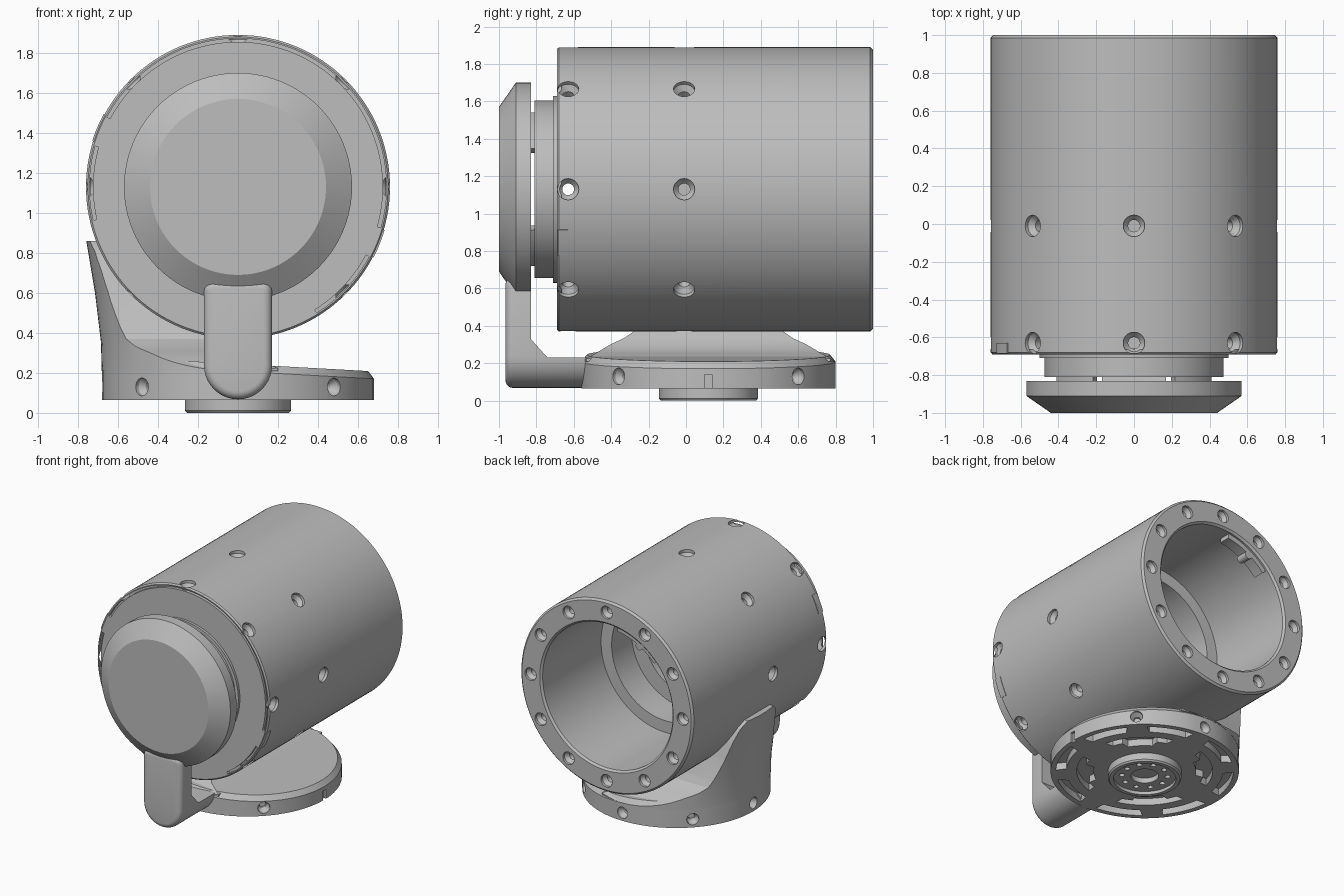
import bpy, bmesh
from math import cos, sin, radians, pi
from mathutils import Vector, Matrix

if "Cube" in bpy.data.objects:
    bpy.data.objects.remove(bpy.data.objects["Cube"])

AXIS_Z = 1.13      # height of the barrel axis
BASE_Y = 0.12      # centre of the round base
FRONT = Matrix(((1, 0, 0, 0), (0, 0, 1, 0), (0, 1, 0, 0), (0, 0, 0, 1)))
SIDE = Matrix(((0, 0, 1, 0), (1, 0, 0, 0), (0, 1, 0, 0), (0, 0, 0, 1)))
BARREL = Matrix.Translation((0, 0, AXIS_Z)) @ FRONT
BASE = Matrix.Translation((0, BASE_Y, 0))

grey = bpy.data.materials.new("plain grey")
grey.use_nodes = True
colour = (0.51, 0.51, 0.51, 1)
grey.diffuse_color = colour
for node in grey.node_tree.nodes:
    if node.type == 'BSDF_PRINCIPLED':
        node.inputs["Base Color"].default_value = colour


def lathe(bm, profile, mat, segs=96, closed=False):
    """Turn (radius, height) points round local z."""
    rings = [[bm.verts.new(mat @ Vector((r * cos(2 * pi * i / segs), r * sin(2 * pi * i / segs), z)))
              for i in range(segs if r else 1)] for r, z in profile]
    for a, b in zip(rings, rings[1:] + (rings[:1] if closed else [])):
        for i in range(segs):
            j = (i + 1) % segs
            quad = [a[i % len(a)], a[j % len(a)], b[j % len(b)], b[i % len(b)]]
            bm.faces.new(list(dict.fromkeys(quad)))


def loft(bm, sections, mat):
    """Join matching outlines given as (points, height) along local z."""
    rings = [[bm.verts.new(mat @ Vector((x, y, z))) for x, y in pts] for pts, z in sections]
    bm.faces.new(rings[0])
    bm.faces.new(rings[-1])
    for a, b in zip(rings, rings[1:]):
        for i in range(len(a)):
            j = (i + 1) % len(a)
            bm.faces.new((a[i], a[j], b[j], b[i]))


def prism(bm, pts, lo, hi, mat):
    loft(bm, [(pts, lo), (pts, hi)], mat)


def rod(bm, r, lo, hi, mat, segs=24):
    lathe(bm, [(0, lo), (r, lo), (r, hi), (0, hi)], mat, segs)


def arc(r, start, end, n=12, cx=0, cy=0):
    angles = [radians(start + (end - start) * i / n) for i in range(n + 1)]
    return [(cx + r * cos(a), cy + r * sin(a)) for a in angles]


def band(bm, outer, inner, start, end, lo, hi, mat):
    """Curved block between two radii."""
    n = max(6, int((end - start) / 3))
    prism(bm, arc(outer, start, end, n) + arc(inner, end, start, n), lo, hi, mat)


def screw_hole(bm, pos, out, r, depth):
    """Countersunk hole cutter, opening towards 'out'."""
    mat = Matrix.Translation(pos) @ Vector(out).to_track_quat('Z', 'Y').to_matrix().to_4x4()
    lathe(bm, [(0, 0.04), (r, 0.04), (r, -0.02), (r * 0.55, -0.05), (r * 0.55, -depth), (0, -depth)], mat, 20)


def make(name, bm):
    bmesh.ops.recalc_face_normals(bm, faces=bm.faces)
    mesh = bpy.data.meshes.new(name)
    bm.to_mesh(mesh)
    bm.free()
    mesh.materials.append(grey)
    ob = bpy.data.objects.new(name, mesh)
    bpy.context.collection.objects.link(ob)
    return ob


def boolean(ob, bm, operation):
    """Apply a boolean with a temporary helper solid."""
    helper = make("helper", bm)
    helper.hide_render = True
    mod = ob.modifiers.new("cut", 'BOOLEAN')
    mod.operation, mod.object, mod.solver = operation, helper, 'EXACT'
    mesh = bpy.data.meshes.new_from_object(ob.evaluated_get(bpy.context.evaluated_depsgraph_get()))
    ob.modifiers.clear()
    ob.data = mesh
    bpy.data.objects.remove(helper)


parts = []

# Barrel: hollow tube with rear bore, inner partition, front plate and collar
bm = bmesh.new()
lathe(bm, [(.745, 1), (.76, .985), (.76, -.68), (.75, -.69), (.742, -.69), (.742, -.665),
           (.725, -.665), (.725, -.69), (.5, -.69), (.5, -.71), (.475, -.71), (.475, -.81),
           (.4, -.81), (.4, -.67), (.62, -.67), (.62, -.1), (.36, -.1), (.36, 0), (.48, 0),
           (.48, .25), (.573, .25), (.573, .985), (.588, 1)], BARREL, 128, closed=True)
barrel = make("barrel", bm)
cut = bmesh.new()
for k in range(8):
    d = Vector((cos(k * pi / 4), 0, sin(k * pi / 4)))
    for y, depth in ((-.63, .2), (-.01, .11)):
        screw_hole(cut, d * .757 + Vector((0, y, AXIS_Z)), d, .057, depth)
for k in range(12):
    a = k * pi / 6
    screw_hole(cut, (.67 * cos(a), 1, AXIS_Z + .67 * sin(a)), (0, 1, 0), .05, .16)
boolean(barrel, cut, 'DIFFERENCE')
parts.append(barrel)

# Stops filling the front groove between its open stretches
bm = bmesh.new()
for start, end in ((152, 164), (193, 302), (-28, -16)):
    band(bm, .744, .723, start, end, -.69, -.66, BARREL)
parts.append(make("groove_stops", bm))

# Thin latch plates on the barrel side
bm = bmesh.new()
for mid in (-22, 157):
    band(bm, .764, .75, mid - 5.5, mid + 5.5, -.685, -.63, BARREL)
parts.append(make("latch_plates", bm))

# Locating boss just inside the rear bore
bm = bmesh.new()
band(bm, .58, .535, 98, 138, .88, .97, BARREL)
rod(bm, .03, .88, .97, BARREL @ Matrix.Translation((-.265, .459, 0)))
parts.append(make("bore_boss", bm))

# Front cap held off the collar by four curved spacers
bm = bmesh.new()
lathe(bm, [(0, -1), (.44, -1), (.57, -.91), (.57, -.83), (0, -.83)], BARREL)
parts.append(make("front_cap", bm))
bm = bmesh.new()
for k in range(4):
    band(bm, .465, .415, 28 + 90 * k, 62 + 90 * k, -.835, -.8, BARREL)
parts.append(make("cap_spacers", bm))

# Arm: bent side profile trimmed by a front outline with a rounded edge
bm = bmesh.new()
prism(bm, [(-1, 0), (-.5, 0), (-.5, .23), (-.74, .23), (-.83, .33), (-.83, .7), (-1, .7)], -.3, .3, SIDE)
arm = make("front_arm", bm)


def arm_outline(inset):
    return (arc(.17 - inset, 180, 360, 20, 0, .238) + arc(.05 - inset, 0, 90, 5, .12, .61) +
            arc(.05 - inset, 90, 180, 5, -.12, .61))


trim = bmesh.new()
steps = [radians(18 * i) for i in range(6)]
loft(trim, [(arm_outline(.04 * (1 - sin(t))), -.965 + .04 * (1 - cos(t))) for t in steps] +
     [(arm_outline(0), 0)], FRONT)
boolean(arm, trim, 'INTERSECT')
parts.append(arm)

# Round base plate with a gently sloping top
bm = bmesh.new()
lathe(bm, [(0, .065), (.68, .065), (.68, .208), (.65, .245), (0, .245)], BASE)
for v in bm.verts:
    if v.co.z > .1:
        v.co.z -= .055 * v.co.x
base = make("base_plate", bm)
cut = bmesh.new()
for deg in (45, 90, 135, 180, 225, 315):
    d = Vector((cos(radians(deg)), sin(radians(deg)), 0))
    screw_hole(cut, d * .678 + Vector((0, BASE_Y, .13)), d, .045, .07)
prism(cut, [(.66, -.02), (.72, -.02), (.72, .02), (.66, .02)], .03, .14, BASE)
for k in range(8):     # outer pockets
    mid = 22.5 + 45 * k
    prism(cut, arc(.64, mid - 16, mid + 16) + arc(.565, mid + 14, mid - 14), .03, .12, BASE)
for k in range(4):     # inner winged pockets
    mid = 45 + 90 * k
    prism(cut, arc(.49, mid - 30, mid + 30) + arc(.43, mid + 27, mid + 17, 4) +
          arc(.37, mid + 14, mid - 14) + arc(.43, mid - 17, mid - 27, 4), .03, .12, BASE)
boolean(base, cut, 'DIFFERENCE')
parts.append(base)

# Saddle: curved fin hugging the barrel on one side
bm = bmesh.new()
prism(bm, arc(.754, 195, 269, 32, 0, AXIS_Z) +
      [(.03, .32), (.09, .265), (.2, .225), (.2, .18), (-.9, .18), (-.9, .94)], -.8, 1, FRONT)
saddle = make("saddle", bm)
half = [(.68, .21), (.6, .255), (.525, .3), (.45, .335), (.4, .37),
        (.37, .425), (.31, .57), (.265, .715), (.22, .81), (.16, .86)]
trim = bmesh.new()
prism(trim, [(BASE_Y + y, z) for y, z in half] + [(BASE_Y - y, z) for y, z in reversed(half)],
      -1, 1, SIDE)
boolean(saddle, trim, 'INTERSECT')
trim = bmesh.new()
lathe(trim, [(0, .1), (.679, .1), (.685, .35), (.715, .6), (.765, .9), (0, .9)], BASE)
boolean(saddle, trim, 'INTERSECT')
parts.append(saddle)

# Mounting hub underneath, with centre bore and a ring of small holes
bm = bmesh.new()
lathe(bm, [(0, .09), (.265, .09), (.265, .012), (.255, 0), (.225, 0), (.225, .025),
           (.1, .025), (.1, .07), (0, .07)], BASE)
hub = make("mounting_hub", bm)
cut = bmesh.new()
for k in range(10):
    a = k * pi / 5
    rod(cut, .02, -.02, .06, BASE @ Matrix.Translation((.165 * cos(a), .165 * sin(a), 0)), 12)
boolean(hub, cut, 'DIFFERENCE')
parts.append(hub)

# Smooth curved faces, keep real edges sharp
bpy.ops.object.select_all(action='DESELECT')
for ob in parts:
    ob.select_set(True)
bpy.context.view_layer.objects.active = parts[0]
bpy.ops.object.shade_smooth_by_angle(angle=radians(25))
